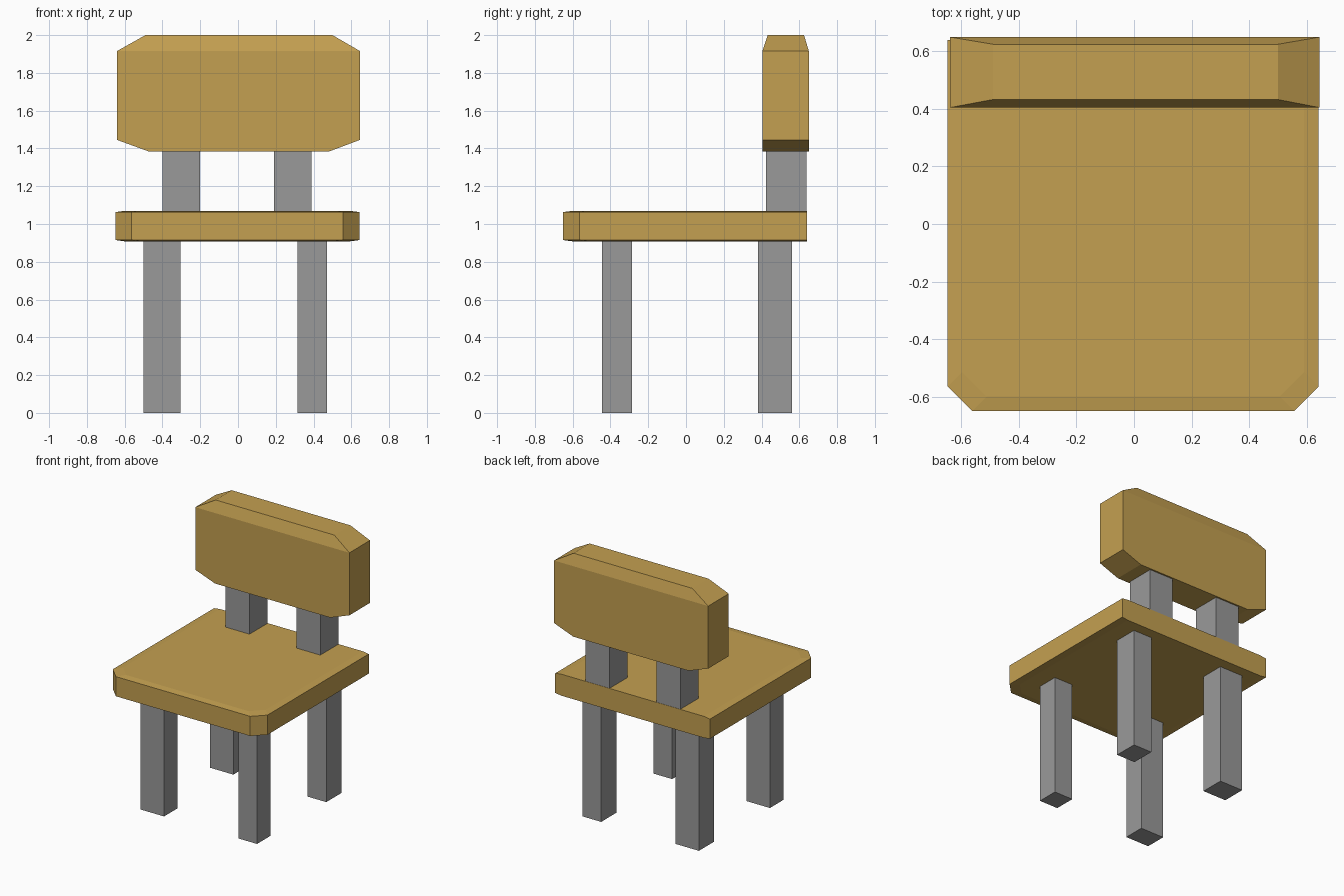
import bpy, bmesh

if "Cube" in bpy.data.objects:
    bpy.data.objects.remove(bpy.data.objects["Cube"])


def material(name, rgb):
    m = bpy.data.materials.new(name)
    m.diffuse_color = (*rgb, 1.0)
    m.use_nodes = True
    m.node_tree.nodes["Principled BSDF"].inputs["Base Color"].default_value = m.diffuse_color
    return m


WOOD = material("warm wood", (0.55, 0.35, 0.082))
GREY = material("grey metal", (0.32, 0.32, 0.32))


def loft(name, rings, mat):
    """Closed solid through stacked rings of equal point count."""
    bm = bmesh.new()
    loops = [[bm.verts.new(p) for p in ring] for ring in rings]
    n = len(loops[0])
    for lo, hi in zip(loops, loops[1:]):
        for i in range(n):
            j = (i + 1) % n
            bm.faces.new((lo[i], lo[j], hi[j], hi[i]))
    bm.faces.new(loops[0][::-1])
    bm.faces.new(loops[-1])
    bmesh.ops.recalc_face_normals(bm, faces=bm.faces)
    me = bpy.data.meshes.new(name)
    bm.to_mesh(me)
    bm.free()
    me.materials.append(mat)
    ob = bpy.data.objects.new(name, me)
    bpy.context.collection.objects.link(ob)
    return ob


def rect(x0, x1, y0, y1, z):
    return [(x0, y0, z), (x1, y0, z), (x1, y1, z), (x0, y1, z)]


def box(name, xs, ys, zs, mat):
    return loft(name, [rect(*xs, *ys, z) for z in zs], mat)


# seat: front corners cut off, shallow slope near the front and side rims
def seat_ring(inset, z):
    x0, x1, y0, y1, c = -0.648 + inset, 0.642 - inset, -0.65 + inset, 0.64, 0.085
    return [(x0 + c, y0, z), (x1 - c, y0, z), (x1, y0 + c, z),
            (x1, y1, z), (x0, y1, z), (x0, y0 + c, z)]


loft("seat", [seat_ring(0.05, 0.908), seat_ring(0, 0.915),
              seat_ring(0, 1.063), seat_ring(0.05, 1.07)], WOOD)

# backrest: tapered on all sides at the top, only at the ends below
loft("backrest", [rect(-0.475, 0.485, 0.405, 0.65, 1.385),
                  rect(-0.64, 0.645, 0.405, 0.65, 1.445),
                  rect(-0.64, 0.645, 0.405, 0.65, 1.916),
                  rect(-0.49, 0.50, 0.433, 0.625, 2.0)], WOOD)

# legs and backrest posts
for side, leg_x, post_x in (("left", (-0.50, -0.305), (-0.40, -0.20)),
                            ("right", (0.315, 0.47), (0.19, 0.39))):
    box("front_leg_" + side, leg_x, (-0.445, -0.285), (0, 0.95), GREY)
    box("back_leg_" + side, leg_x, (0.38, 0.56), (0, 0.95), GREY)
    box("back_post_" + side, post_x, (0.423, 0.638), (1.03, 1.42), GREY)
